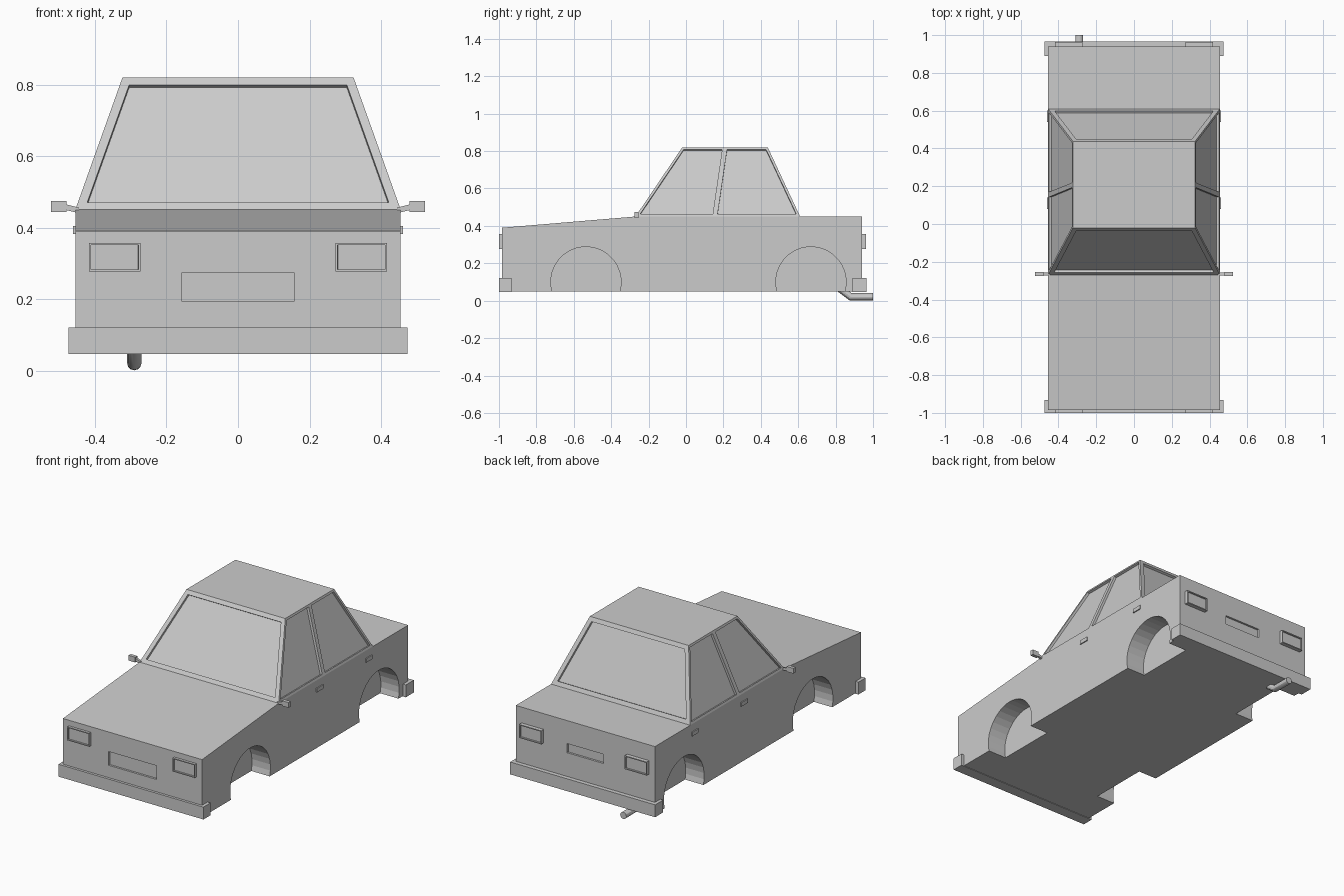
import bpy, bmesh, math
from mathutils import Vector

cube = bpy.data.objects.get("Cube")
if cube:
    bpy.data.objects.remove(cube, do_unlink=True)

GREY = (0.6, 0.6, 0.6, 1)
paint = bpy.data.materials.new("plain_grey")
paint.use_nodes = True
paint.diffuse_color = GREY
paint.node_tree.nodes["Principled BSDF"].inputs["Base Color"].default_value = GREY


def finish(name, bm):
    bmesh.ops.recalc_face_normals(bm, faces=bm.faces[:])
    mesh = bpy.data.meshes.new(name)
    bm.to_mesh(mesh)
    bm.free()
    mesh.materials.append(paint)
    obj = bpy.data.objects.new(name, mesh)
    bpy.context.collection.objects.link(obj)
    return obj


def prism(name, profile, x0, x1):
    """Extrude a (y, z) profile from x0 to x1."""
    bm = bmesh.new()
    face = bm.faces.new([bm.verts.new((x0, y, z)) for y, z in profile])
    out = bmesh.ops.extrude_face_region(bm, geom=[face])["geom"]
    moved = [v for v in out if isinstance(v, bmesh.types.BMVert)]
    bmesh.ops.translate(bm, verts=moved, vec=(x1 - x0, 0, 0))
    return finish(name, bm)


def box(name, x0, x1, y0, y1, z0, z1):
    return prism(name, [(y0, z0), (y1, z0), (y1, z1), (y0, z1)], x0, x1)


def cut(target, cutter):
    mod = target.modifiers.new("cut", 'BOOLEAN')
    mod.operation = 'DIFFERENCE'
    mod.solver = 'EXACT'
    mod.object = cutter
    bpy.context.view_layer.objects.active = target
    bpy.ops.object.modifier_apply(modifier=mod.name)
    bpy.data.objects.remove(cutter, do_unlink=True)


HALF, FRONT, BACK, FLOOR, BELT = 0.455, -0.985, 0.94, 0.05, 0.45

# Lower body with wheel wells and plate recesses
body = prism("body", [(FRONT, FLOOR), (BACK, FLOOR), (BACK, BELT),
                      (-0.27, BELT), (FRONT, 0.39)], -HALF, HALF)
for wheel_y in (-0.535, 0.668):
    ring = [math.tau * (i + 0.5) / 32 for i in range(32)]
    arch = [(wheel_y + 0.188 * math.cos(a), 0.1 + 0.188 * math.sin(a)) for a in ring]
    for side in (-1, 1):
        cut(body, prism("well_cutter", arch, side * 0.335, side * 0.6))
cut(body, box("front_plate_cutter", -0.157, 0.157, -1.1, FRONT + 0.012, 0.193, 0.274))
cut(body, box("rear_plate_cutter", -0.12, 0.12, BACK - 0.012, 1.1, 0.26, 0.314))

# Cabin: tapered block with recessed windows
bm = bmesh.new()
lower = [bm.verts.new((x, y, BELT)) for x, y in
         ((-HALF, -0.27), (HALF, -0.27), (HALF, 0.61), (-HALF, 0.61))]
upper = [bm.verts.new((x, y, 0.82)) for x, y in
         ((-0.323, -0.02), (0.323, -0.02), (0.323, 0.437), (-0.323, 0.437))]
bm.faces.new(lower[::-1])
bm.faces.new(upper)
walls = [bm.faces.new((lower[i], lower[(i + 1) % 4], upper[(i + 1) % 4], upper[i]))
         for i in range(4)]
bmesh.ops.recalc_face_normals(bm, faces=bm.faces[:])
# split both sides along the slanted centre pillar
sides = [walls[1], walls[3]]
geom = sides + list({e for f in sides for e in f.edges}) + list({v for f in sides for v in f.verts})
bmesh.ops.bisect_plane(bm, geom=geom, plane_co=(0, 0.154, BELT), plane_no=(0, 0.37, -0.054))
bm.normal_update()
for f in [f for f in bm.faces if abs(f.normal.z) < 0.9]:
    border = 0.013 if abs(f.normal.x) > 0.5 else 0.025
    bmesh.ops.inset_individual(bm, faces=[f], thickness=border, use_even_offset=True)
    shift = -0.014 * f.normal
    rim = list(f.edges)
    out = bmesh.ops.extrude_face_region(bm, geom=[f])["geom"]
    bmesh.ops.translate(bm, vec=shift, verts=[v for v in out if isinstance(v, bmesh.types.BMVert)])
    if f.is_valid:
        bmesh.ops.delete(bm, geom=[f], context='FACES_ONLY')
finish("cabin", bm)

# Bumpers
box("front_bumper", -0.474, 0.474, -1.0, -0.933, 0.047, 0.12)
box("rear_bumper", -0.474, 0.474, 0.89, 0.965, 0.047, 0.12)


def lamp(name, side, y_in, y_out):
    """Box lamp with a raised rim around a sunken lens."""
    obj = box(name, side * 0.273, side * 0.417, y_in, y_out, 0.277, 0.357)
    bm = bmesh.new()
    bm.from_mesh(obj.data)
    out_dir = Vector((0, math.copysign(1, y_out - y_in), 0))
    bm.normal_update()
    lens = max(bm.faces, key=lambda f: f.normal.dot(out_dir))
    bmesh.ops.inset_individual(bm, faces=[lens], thickness=0.008)
    bmesh.ops.inset_individual(bm, faces=[lens], thickness=0.0005, depth=-0.009)
    bm.to_mesh(obj.data)
    bm.free()


for side, label in ((-1, "right"), (1, "left")):
    # Lamps
    lamp(label + "_headlight", side, FRONT + 0.01, -1.0)
    lamp(label + "_taillight", side, BACK - 0.01, 0.963)
    # Door handles
    for door, y in (("front", 0.08), ("rear", 0.54)):
        box(f"{label}_{door}_door_handle", side * 0.45, side * 0.461, y, y + 0.06, 0.382, 0.405)
    # Door mirror: tapered arm and housing
    box(label + "_mirror_housing", side * 0.48, side * 0.523, -0.275, -0.255, 0.443, 0.474)
    arm = box(label + "_mirror_arm", side * 0.445, side * 0.485, -0.272, -0.258, 0.44, 0.456)
    for v in arm.data.vertices:
        if abs(v.co.x) > 0.46:
            v.co.z += 0.01

# Exhaust pipe
curve = bpy.data.curves.new("exhaust_pipe", 'CURVE')
curve.dimensions = '3D'
curve.bevel_depth = 0.02
curve.bevel_resolution = 4
curve.use_fill_caps = True
spline = curve.splines.new('POLY')
path = [(0.81, 0.075), (0.88, 0.021), (1.0, 0.021)]
spline.points.add(len(path) - 1)
for point, (y, z) in zip(spline.points, path):
    point.co = (-0.29, y, z, 1)
curve.materials.append(paint)
pipe = bpy.data.objects.new("exhaust_pipe", curve)
bpy.context.collection.objects.link(pipe)
bpy.ops.object.select_all(action='DESELECT')
pipe.select_set(True)
bpy.context.view_layer.objects.active = pipe
bpy.ops.object.convert(target='MESH')
bpy.ops.object.shade_smooth_by_angle()
